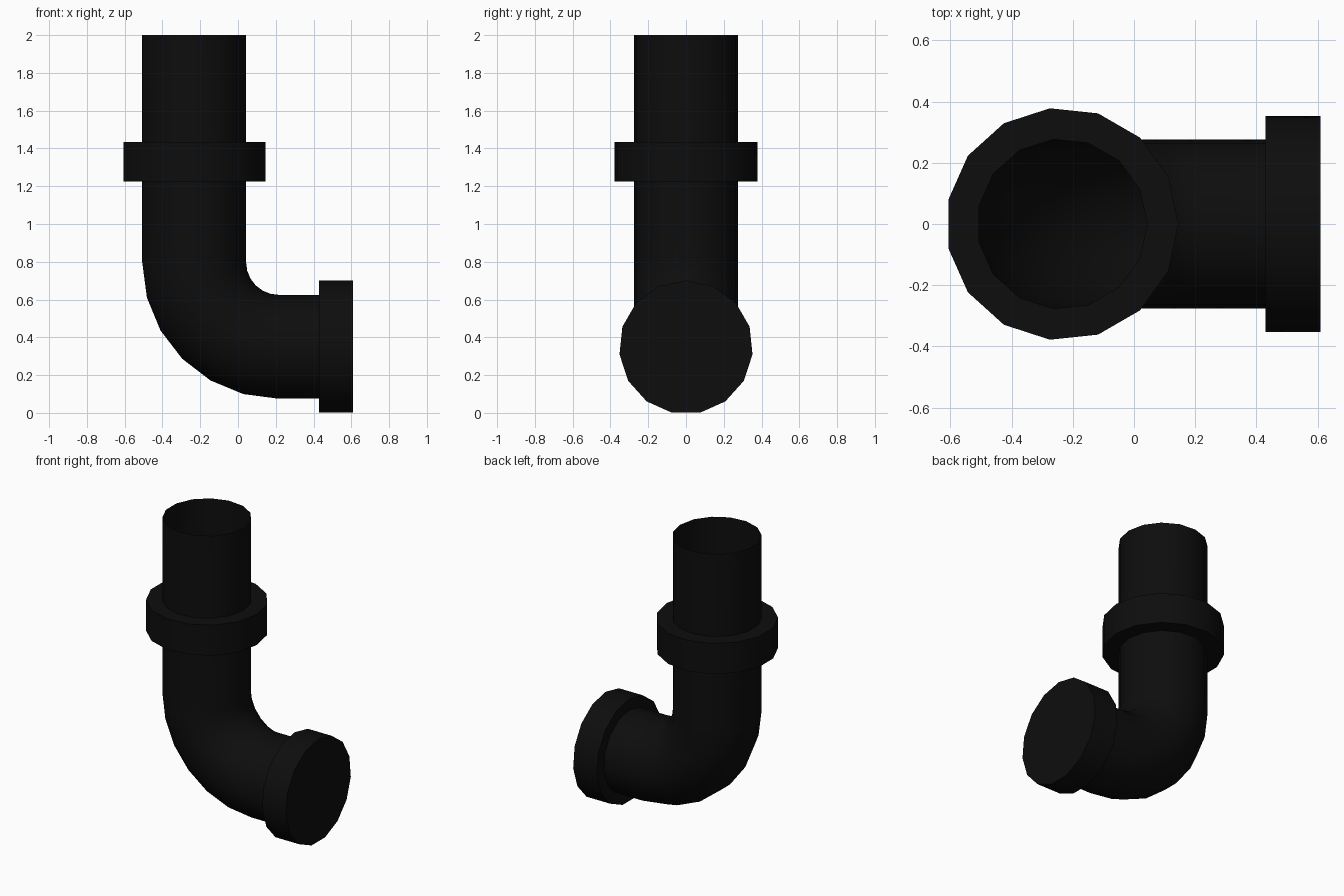
import bpy, bmesh
from math import sin, cos, pi, radians
from mathutils import Vector

cube = bpy.data.objects.get("Cube")
if cube:
    bpy.data.objects.remove(cube, do_unlink=True)

SIDES = 15
PIPE_R = 0.278
AXIS_X, AXIS_Z = -0.235, 0.347      # upright and outlet centre lines
BEND_R = 0.45

black = bpy.data.materials.new("matte_black")
black.use_nodes = True
colour = (0.004, 0.004, 0.004, 1)
black.diffuse_color = colour
bsdf = black.node_tree.nodes["Principled BSDF"]
bsdf.inputs["Base Color"].default_value = colour
bsdf.inputs["Roughness"].default_value = 0.6


def sweep(name, sections, closed_end=False):
    """Skin rings; each section is (centre, outward direction, radius)."""
    bm = bmesh.new()
    rings = []
    for centre, out, radius in sections:
        ring = []
        for i in range(SIDES):
            a = 2 * pi * i / SIDES
            offset = out * cos(a) + Vector((0, 1, 0)) * sin(a)
            ring.append(bm.verts.new(centre + offset * radius))
        rings.append(ring)
    for r, s in zip(rings, rings[1:]):
        for i in range(SIDES):
            j = (i + 1) % SIDES
            bm.faces.new((r[i], s[i], s[j], r[j]))
    if closed_end:
        bm.faces.new(rings[-1])
    bmesh.ops.recalc_face_normals(bm, faces=bm.faces)
    mesh = bpy.data.meshes.new(name)
    bm.to_mesh(mesh)
    bm.free()
    mesh.materials.append(black)
    obj = bpy.data.objects.new(name, mesh)
    bpy.context.collection.objects.link(obj)
    bpy.ops.object.select_all(action="DESELECT")
    obj.select_set(True)
    bpy.context.view_layer.objects.active = obj
    bpy.ops.object.shade_smooth_by_angle(angle=radians(30))
    return obj


X, Z = Vector((1, 0, 0)), Vector((0, 0, 1))

# Open pipe: upright, quarter bend, outlet
pivot = Vector((AXIS_X + BEND_R, 0, AXIS_Z + BEND_R))
path = [(Vector((AXIS_X, 0, 2)), X, PIPE_R)]
for k in range(7):
    a = radians(15 * k)
    out = Vector((cos(a), 0, sin(a)))
    path.append((pivot - out * BEND_R, out, PIPE_R))
path.append((Vector((0.44, 0, AXIS_Z)), Z, PIPE_R))
sweep("bent_pipe", path)

# Coupling ring around the upright
sweep("collar", [(Vector((AXIS_X, 0, z)), X, r) for z, r in
                 ((1.225, PIPE_R), (1.225, 0.38), (1.435, 0.38), (1.435, PIPE_R))])

# Closed cap on the outlet
sweep("end_cap", [(Vector((x, 0, AXIS_Z)), Z, r) for x, r in
                  ((0.43, PIPE_R), (0.43, 0.354), (0.61, 0.354))], closed_end=True)
